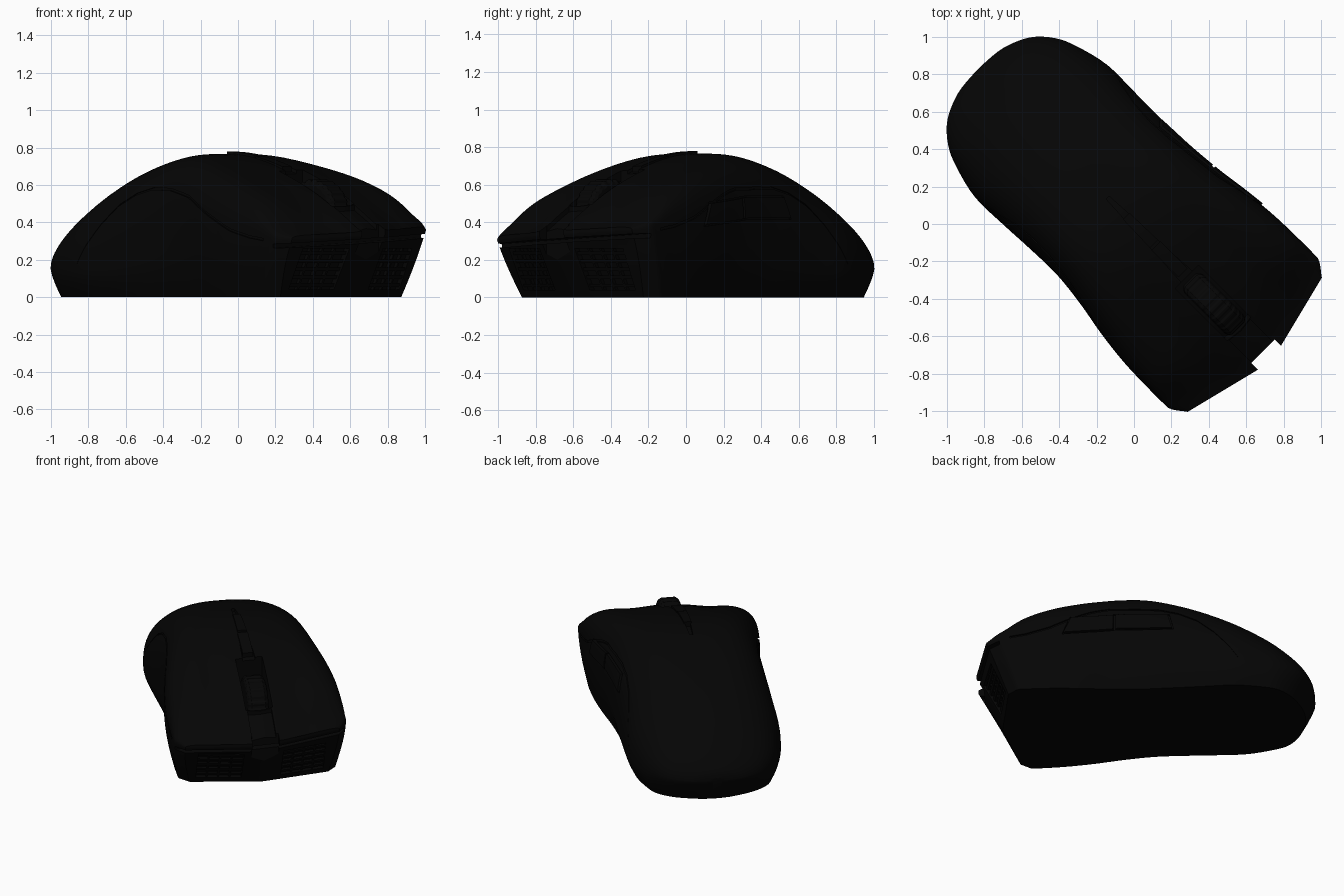
import bpy, bmesh
from math import sin, cos, pi, exp, radians

if "Cube" in bpy.data.objects:
    bpy.data.objects.remove(bpy.data.objects["Cube"])

# Local frame: p = forward, q = left, z = up; every object is turned -45 degrees.
BLACK = bpy.data.materials.new("black_plastic")
BLACK.diffuse_color = (0.0015, 0.0015, 0.0015, 1)
BLACK.use_nodes = True
BLACK.node_tree.nodes["Principled BSDF"].inputs["Base Color"].default_value = BLACK.diffuse_color


def ramp(x, a, b):
    t = min(1, max(0, (x - a) / (b - a)))
    return t * t * (3 - 2 * t)


def make(name, verts, faces):
    me = bpy.data.meshes.new(name)
    me.from_pydata(verts, [], faces)
    bm = bmesh.new()
    bm.from_mesh(me)
    bmesh.ops.recalc_face_normals(bm, faces=bm.faces)
    if bm.calc_volume(signed=True) < 0:
        bmesh.ops.reverse_faces(bm, faces=bm.faces)
    bm.to_mesh(me)
    bm.free()
    ob = bpy.data.objects.new(name, me)
    bpy.context.collection.objects.link(ob)
    ob.rotation_euler.z = radians(-45)
    me.materials.append(BLACK)
    return ob


def smooth(ob, angle=30):
    bpy.ops.object.select_all(action='DESELECT')
    ob.select_set(True)
    bpy.context.view_layer.objects.active = ob
    bpy.ops.object.shade_smooth_by_angle(angle=radians(angle))


# Stations: p, half width, crown height, widest height, roundness
ROWS = [(-1.175, .03, .17, .15, 2), (-1.16, .17, .22, .15, 2), (-1.1, .31, .295, .15, 2.1),
        (-1.0, .405, .385, .15, 2.2), (-.88, .458, .475, .15, 2.35), (-.7, .5, .582, .15, 2.5),
        (-.5, .497, .67, .15, 2.9), (-.3, .487, .73, .18, 3.3), (-.1, .483, .765, .23, 3.6),
        (.1, .505, .755, .29, 3.7), (.3, .54, .712, .32, 3.7), (.5, .562, .643, .33, 3.8),
        (.7, .567, .553, .335, 3.8), (.88, .567, .455, .335, 3.8), (.97, .56, .40, .335, 3.8),
        (1.04, .507, .36, .33, 3.8)]


def catmull(u):
    i = min(int(u), len(ROWS) - 2)
    t = u - i
    a, b, c, d = (ROWS[max(0, min(len(ROWS) - 1, i + k))] for k in (-1, 0, 1, 2))
    return tuple(.5 * (2 * B + (C - A) * t + (2 * A - 5 * B + 4 * C - D) * t * t
                       + (3 * B - A - 3 * C + D) * t ** 3) for A, B, C, D in zip(a, b, c, d))


SUB = 4
STATIONS = [catmull(i / SUB) for i in range((len(ROWS) - 1) * SUB + 1)]


def row_at(p):
    for a, b in zip(STATIONS, STATIONS[1:]):
        if p <= b[0]:
            t = max(0, (p - a[0]) / (b[0] - a[0]))
            return [x + (y - x) * t for x, y in zip(a, b)]
    return STATIONS[-1]


def nose(q, z):
    """Setback of the V-shaped, sloping nose."""
    k = max(0, 1 - z / .33)
    return (.25 - .08 * k) * abs(q) + .185 * k


def deform(p, q, z):
    """Nose setback, undercut tail, lean to the right, fuller thumb side."""
    f, r = ramp(p, .6, 1.04), ramp(-p, .9, 1.175)
    return (p - f * nose(q, z) + .06 * r * max(0, 1 - z / .15),
            q + max(0, q) * .04 * exp(-((p + .12) / .3) ** 2),
            z + .05 * q * ramp(p, 0, .6) * min(1, z / .3))


def section(row):
    p, w, H, zb, n = row
    wb = max(w - .05, w * .7)
    wall = [(wb + (w - wb) * sin(pi / 2 * t / 7), zb * t / 7) for t in range(7)]
    top = []
    M = 41
    for i in range(M + 1):
        a = pi * i / M
        q = w * abs(cos(a)) ** (2 / n) * (1 if cos(a) > 0 else -1)
        k = abs(sin(a)) ** (2 / n)
        dip = .018 * exp(-((abs(q) - .25) / .12) ** 2) * ramp(p, 0, .5) * k  # finger groove
        top.append((q, zb + (H - zb) * k - dip))
    return wall + top + [(-q, z) for q, z in reversed(wall)]


# Main shell loft; the nose cap is gridded so it keeps its V shape
verts, faces = [], []
loops = [section(r) for r in STATIONS]
N = len(loops[0])
for r, loop in zip(STATIONS, loops):
    verts += [deform(r[0], q, z) for q, z in loop]
for i in range(len(loops) - 1):
    for j in range(N):
        k = (j + 1) % N
        faces.append((i * N + j, i * N + k, (i + 1) * N + k, (i + 1) * N + j))
faces.append(tuple(range(N)))
s, K, half, idx = len(loops) - 1, 8, N // 2, []
for j in range(half):
    ids = [s * N + j]
    for m in range(1, K):
        q, z = loops[s][j]
        verts.append(deform(STATIONS[s][0], q * (1 - 2 * m / K), z))
        ids.append(len(verts) - 1)
    idx.append(ids + [s * N + N - 1 - j])
for a, b in zip(idx, idx[1:]):
    faces += [(a[m], a[m + 1], b[m + 1], b[m]) for m in range(K)]
faces += [tuple(idx[0]), tuple(idx[-1])]
shell = make("mouse_shell", verts, faces)


def grid_solid(name, fn, nu, nv):
    """Closed slab: fn(u, v, side) gives points, side 0 = inner, 1 = outer."""
    W = nv + 1
    vs = [fn(i / nu, j / nv, s) for s in (0, 1) for i in range(nu + 1) for j in range(W)]
    off = (nu + 1) * W
    fs = []
    for i in range(nu):
        for j in range(nv):
            a = i * W + j
            f = (a, a + 1, a + W + 1, a + W)
            fs += [f, tuple(x + off for x in f)]
    rim = [j for j in range(W)] + [i * W + nv for i in range(1, nu + 1)] + \
          [nu * W + j for j in range(nv - 1, -1, -1)] + [i * W for i in range(nu - 1, 0, -1)]
    fs += [(a, b, b + off, a + off) for a, b in zip(rim, rim[1:] + rim[:1])]
    return make(name, vs, fs)


def top_patch(name, p0, p1, hw, lo, hi, taper=1):
    def fn(u, v, s):
        p = p0 + (p1 - p0) * u
        q = hw * (taper + (1 - taper) * u) * (2 * v - 1)
        return deform(p, q, row_at(p)[2] + (hi if s else lo))
    return grid_solid(name, fn, 12, 6)


def side_q(p, z):
    _, w, H, zb, n = row_at(p)
    k = min(1, max(0, (z - zb) / (H - zb)))
    return w * (1 - k ** n) ** (1 / n)


def side_patch(name, p0, p1, s0, s1, z0, z1, lo, hi):
    """Slab on the left flank; s0, s1 slant its two ends."""
    def fn(u, v, s):
        z = z0 + (z1 - z0) * v
        p = (p0 + s0 * v) * (1 - u) + (p1 + s1 * v) * u
        z -= .16 * max(0, p - .05)
        return deform(p, side_q(p, z) + (hi if s else lo), z)
    return grid_solid(name, fn, 12, 6)


def nose_box(name, q0, q1, z0, z1, o0, o1):
    def fn(u, v, s):
        q, z = q0 + (q1 - q0) * u, z0 + (z1 - z0) * v
        return (1.04 - nose(q, z) + (o1 if s else o0), q, z)
    return grid_solid(name, fn, 1, 1)


def box(name, p0, p1, q0, q1, z0, z1, lean=0):
    def fn(u, v, s):
        q = q0 + (q1 - q0) * v
        return (p0 + (p1 - p0) * u, q, (z1 if s else z0) + lean * q)
    return grid_solid(name, fn, 1, 1)


# Panel line that arches over each flank
ARC = [(.84, .335), (.66, .35), (.5, .385), (.3, .46), (.12, .54), (-.05, .575), (-.2, .58),
       (-.33, .55), (-.45, .49), (-.56, .39), (-.66, .27), (-.72, .18)]


def arc_cutter(name, side):
    def fn(u, v, s):
        t = u * (len(ARC) - 1)
        i = min(int(t), len(ARC) - 2)
        (pa, za), (pb, zb) = ARC[i], ARC[i + 1]
        p, z = pa + (pb - pa) * (t - i), za + (zb - za) * (t - i)
        if side > 0:
            z += .05 * exp(-((p - .25) / .22) ** 2)
        q = side_q(p, z) + (.03 if s else -.012)
        d = (v - .5) * .012
        return deform(p + d * .5, side * q, z + d)
    return grid_solid(name, fn, 33, 1)


# Cutters: wheel slot, nose channel and notch, spine slot, lip slit, grilles, thumb recess
cutters = [box("cut_notch", .968, 1.2, -.083, .095, -.1, .6),
           top_patch("cut_wheel_slot", .40, .82, .088, -.3, .2),
           top_patch("cut_nose_channel", .81, 1.12, .079, -.035, .2),
           top_patch("cut_spine", -.2, .405, .042, -.022, .1, .25),
           box("cut_lip_slit", .825, 1.2, -.7, .7, .29, .313, .05),
           side_patch("cut_thumb", -.30, .42, .03, -.05, .415, .54, -.012, .08),
           arc_cutter("cut_arc_left", 1), arc_cutter("cut_arc_right", -1)]
for s in (1, -1):
    cutters.append(nose_box("cut_grille", s * .13, s * .42, .04, .26, -.035, .1))


def volume(me):
    bm = bmesh.new()
    bm.from_mesh(me)
    v = bm.calc_volume()
    bm.free()
    return v


for c in cutters:
    # keep a cut only if it really removed a little material
    for solver in ('MANIFOLD', 'EXACT', 'FLOAT'):
        before = shell.data.copy()
        m = shell.modifiers.new("cut", 'BOOLEAN')
        m.operation, m.solver, m.object = 'DIFFERENCE', solver, c
        bpy.context.view_layer.objects.active = shell
        bpy.ops.object.modifier_apply(modifier=m.name)
        v0, v1 = volume(before), volume(shell.data)
        if .9 * v0 < v1 < v0 - 1e-6:
            break
        shell.data = before
for c in cutters:
    bpy.data.objects.remove(c)
smooth(shell)

# Thumb buttons and spine buttons
smooth(side_patch("thumb_button_rear", -.29, .075, .03, 0, .423, .533, -.03, .010))
smooth(side_patch("thumb_button_front", .09, .41, 0, -.05, .423, .533, -.03, .010))
smooth(top_patch("spine_button_rear", -.06, .15, .03, -.04, .012, .8))
smooth(top_patch("spine_button_front", .165, .37, .034, -.04, .008))

# Scroll wheel with a rounded, ribbed tyre
SEG, wv, wf = 96, [], []
RINGS = ((-.07, .03), (-.062, .014), (-.045, .002), (.045, .002), (.062, .014), (.07, .03))
for q, d in RINGS:
    for i in range(SEG):
        a = 2 * pi * i / SEG
        r = .187 - d - (.006 if i % 4 < 2 else 0)
        wv.append((.605 + r * cos(a), q, .445 + r * sin(a)))
for k in range(len(RINGS) - 1):
    wf += [(k * SEG + i, k * SEG + (i + 1) % SEG, (k + 1) * SEG + (i + 1) % SEG, (k + 1) * SEG + i)
           for i in range(SEG)]
wf += [tuple(range(SEG)), tuple(range(5 * SEG, 6 * SEG))]
make("scroll_wheel", wv, wf)

# Nose grille slats
for s, side in ((1, "left"), (-1, "right")):
    for i in range(5):
        z = .055 + i * .043
        nose_box(f"grille_slat_{side}_{i}", s * .125, s * .425, z, z + .018, -.04, -.012)
    for i in range(1, 4):
        q = s * (.13 + i * .0725)
        nose_box(f"grille_post_{side}_{i}", q - .006, q + .006, .035, .265, -.04, -.016)
